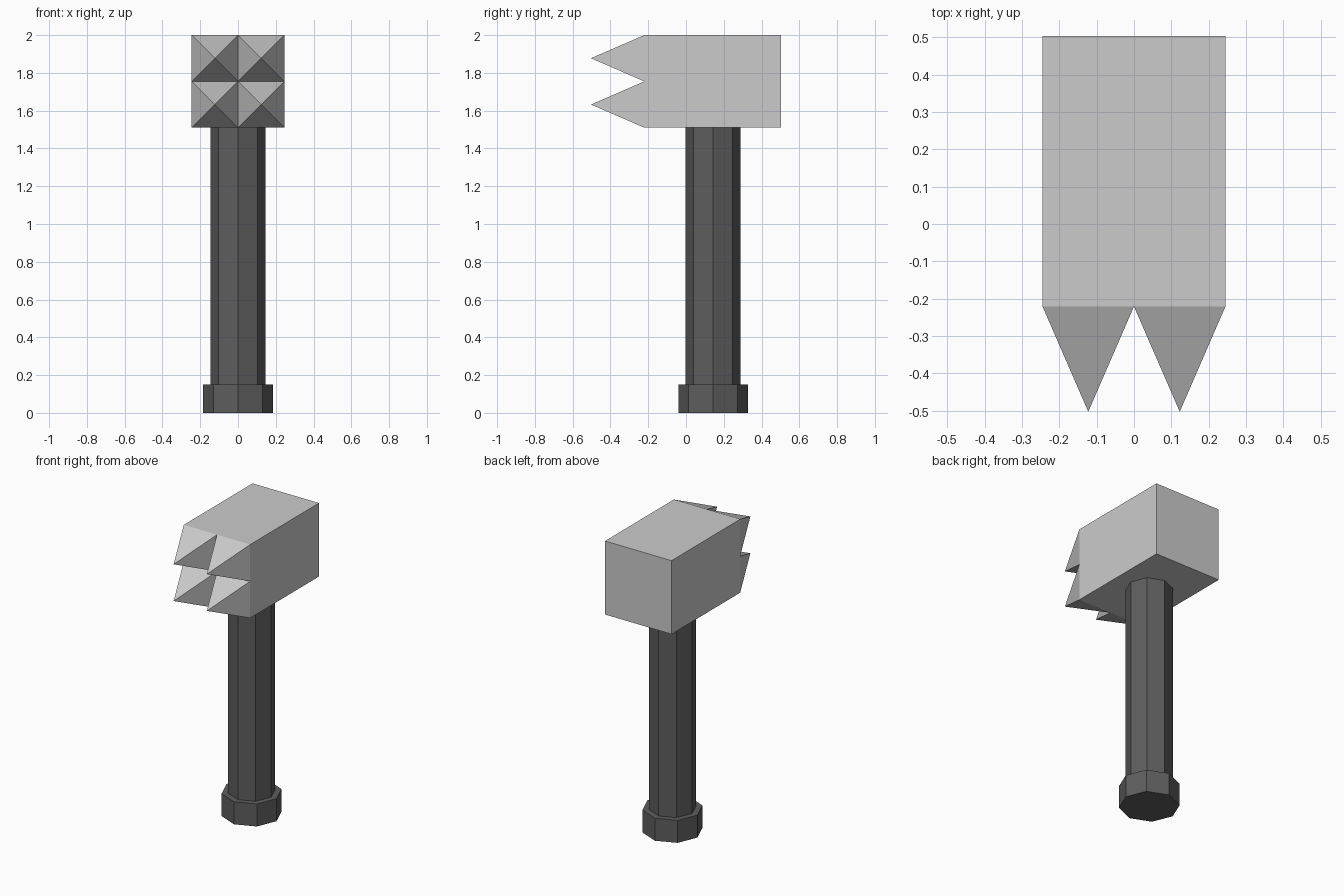
import bpy, bmesh
from mathutils import Vector, Matrix

if "Cube" in bpy.data.objects:
    bpy.data.objects.remove(bpy.data.objects["Cube"])

HALF_W, Z0, Z1 = 0.245, 1.51, 2.0
Y_TIP, Y_FACE, Y_BACK = -0.503, -0.221, 0.503
HANDLE_Y = 0.143

dark = bpy.data.materials.new("dark_grip")
dark.diffuse_color = (0.11, 0.11, 0.11, 1)
dark.use_nodes = True
dark.node_tree.nodes["Principled BSDF"].inputs["Base Color"].default_value = dark.diffuse_color


def finish(name, bm, mat=None):
    bmesh.ops.recalc_face_normals(bm, faces=bm.faces)
    mesh = bpy.data.meshes.new(name)
    bm.to_mesh(mesh)
    bm.free()
    if mat:
        mesh.materials.append(mat)
    obj = bpy.data.objects.new(name, mesh)
    bpy.context.collection.objects.link(obj)
    return obj


def octagon_prism(name, radius, z0, z1):
    bm = bmesh.new()
    bmesh.ops.create_cone(bm, cap_ends=True, segments=8, radius1=radius,
                          radius2=radius, depth=z1 - z0,
                          matrix=Matrix.Translation((0, HANDLE_Y, (z0 + z1) / 2)))
    return finish(name, bm, dark)


# Grip and its wider end cap
octagon_prism("handle", 0.145, 0.15, Z1 - 0.485)
octagon_prism("handle_end_cap", 0.184, 0.0, 0.15)

# Block head: quarter the front face, then poke each quarter into a spike
bm = bmesh.new()
zc = (Z0 + Z1) / 2
bmesh.ops.create_cube(bm, size=1, matrix=Matrix.Translation((0, (Y_FACE + Y_BACK) / 2, zc))
                      @ Matrix.Diagonal((2 * HALF_W, Y_BACK - Y_FACE, Z1 - Z0, 1)))
for normal in (Vector((1, 0, 0)), Vector((0, 0, 1))):
    bmesh.ops.bisect_plane(bm, geom=bm.verts[:] + bm.edges[:] + bm.faces[:],
                           plane_co=(0, 0, zc), plane_no=normal)
bm.normal_update()
front = [f for f in bm.faces if f.normal.y < -0.9]
bmesh.ops.poke(bm, faces=front, offset=Y_FACE - Y_TIP)
bmesh.ops.dissolve_limit(bm, angle_limit=0.01, verts=bm.verts[:], edges=bm.edges[:])
finish("spiked_head", bm)
